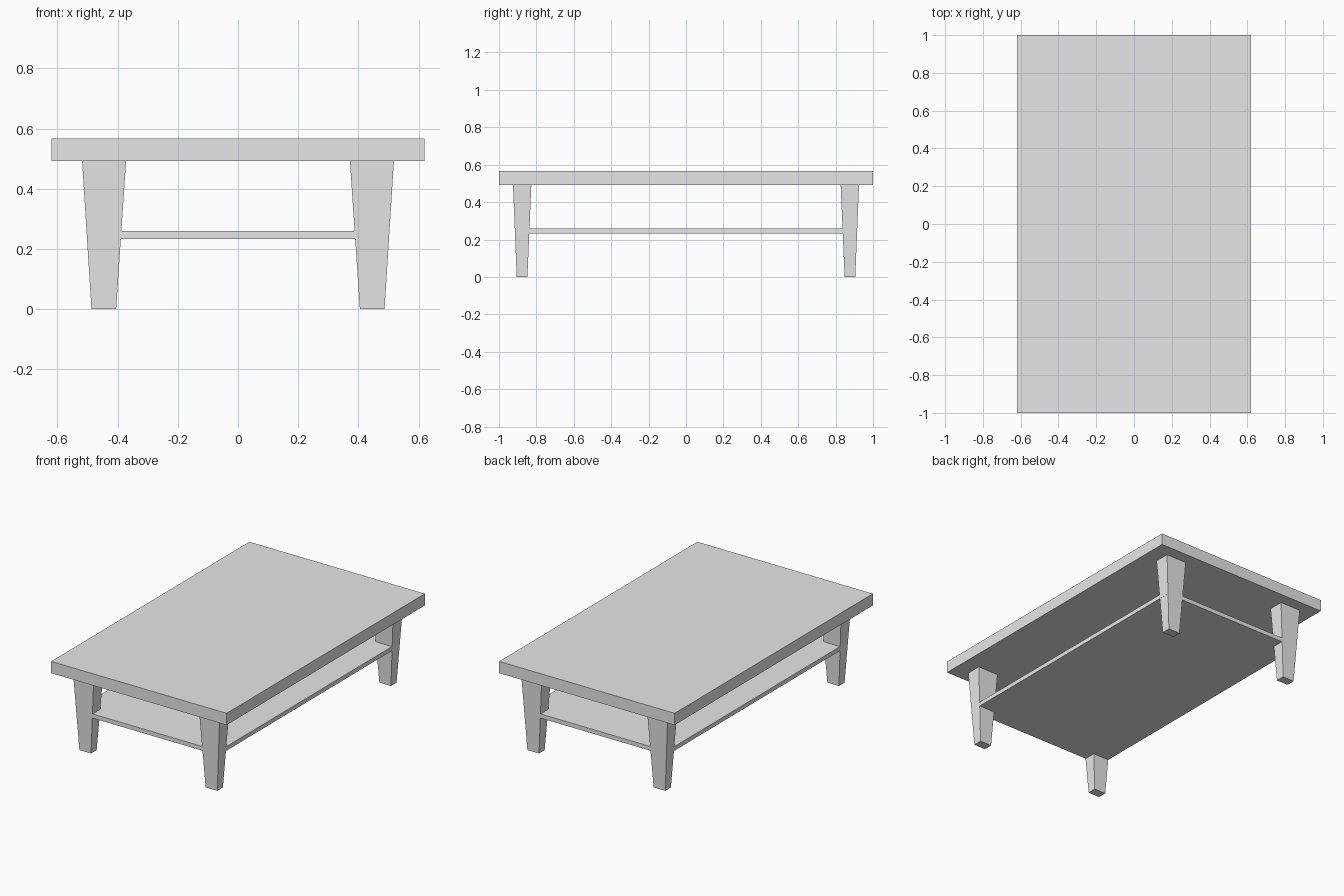
import bpy

if "Cube" in bpy.data.objects:
    bpy.data.objects.remove(bpy.data.objects["Cube"])

grey = bpy.data.materials.new("plain grey")
grey.diffuse_color = (0.8, 0.8, 0.8, 1)
grey.use_nodes = True
grey.node_tree.nodes["Principled BSDF"].inputs["Base Color"].default_value = grey.diffuse_color


def tapered_block(name, bottom, top):
    """Block between two rectangles given as (x0, x1, y0, y1, z)."""
    verts = []
    for x0, x1, y0, y1, z in (bottom, top):
        verts += [(x0, y0, z), (x1, y0, z), (x1, y1, z), (x0, y1, z)]
    sides = [(i, (i + 1) % 4, (i + 1) % 4 + 4, i + 4) for i in range(4)]
    mesh = bpy.data.meshes.new(name)
    mesh.from_pydata(verts, [], [(3, 2, 1, 0), (4, 5, 6, 7)] + sides)
    mesh.materials.append(grey)
    obj = bpy.data.objects.new(name, mesh)
    bpy.context.collection.objects.link(obj)
    return obj


def slab(name, half_x, half_y, z0, z1):
    rect = (-half_x, half_x, -half_y, half_y)
    return tapered_block(name, rect + (z0,), rect + (z1,))


# Table top and lower shelf, the shelf flush with the outer leg faces
slab("table_top", 0.62, 1.0, 0.492, 0.567)
slab("shelf", 0.502, 0.913, 0.233, 0.26)


# Four tapered legs
def mirrored(rect, sx, sy):
    x0, x1, y0, y1, z = rect
    xs, ys = sorted((sx * x0, sx * x1)), sorted((sy * y0, sy * y1))
    return (*xs, *ys, z)


foot = (0.405, 0.487, 0.848, 0.905, 0.0)
head = (0.372, 0.518, 0.827, 0.925, 0.492)
for sy, depth in ((-1, "front"), (1, "back")):
    for sx, side in ((-1, "left"), (1, "right")):
        tapered_block(f"{depth}_{side}_leg",
                      mirrored(foot, sx, sy), mirrored(head, sx, sy))
